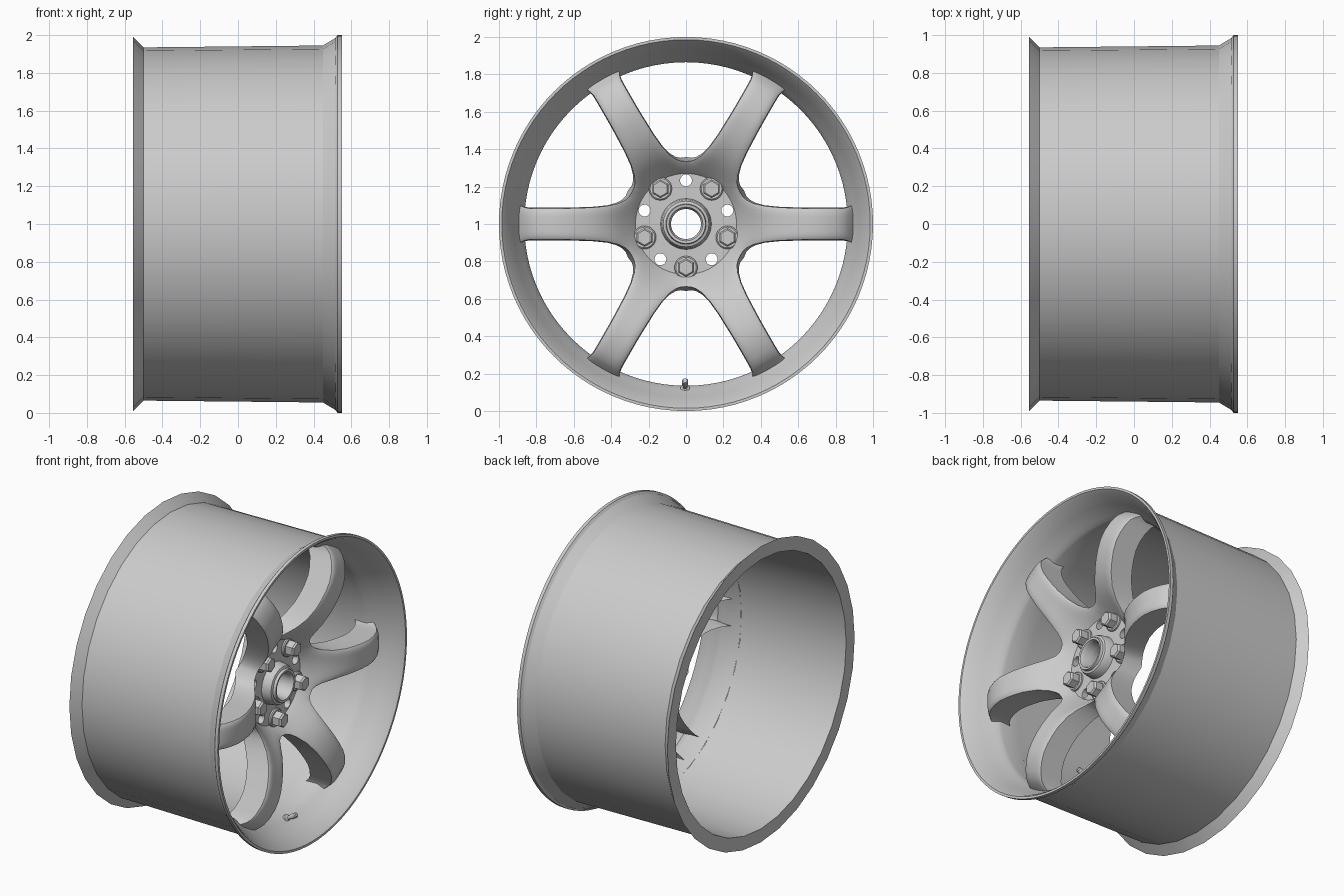
import bpy, bmesh
from math import sin, cos, pi, radians, hypot
from mathutils import Matrix

if "Cube" in bpy.data.objects:
    bpy.data.objects.remove(bpy.data.objects["Cube"])


def finish(name, verts, faces, angle=35):
    me = bpy.data.meshes.new(name)
    me.from_pydata(verts, [], faces)
    bm = bmesh.new()
    bm.from_mesh(me)
    bmesh.ops.remove_doubles(bm, verts=bm.verts, dist=0.0005)
    bmesh.ops.recalc_face_normals(bm, faces=bm.faces)
    bm.to_mesh(me)
    bm.free()
    ob = bpy.data.objects.new(name, me)
    bpy.context.collection.objects.link(ob)
    smooth(ob, angle)
    return ob


def smooth(ob, angle):
    bpy.ops.object.select_all(action='DESELECT')
    ob.select_set(True)
    bpy.context.view_layer.objects.active = ob
    bpy.ops.object.shade_smooth_by_angle(angle=radians(angle))


def lathe(name, profile, segs, cy=0.0, cz=0.0, angle=35):
    """Revolve (x, radius) points about an x-parallel axis; wheel centre is z = 1."""
    verts, faces = [], []
    for x, r in profile:
        for i in range(segs):
            a = 2 * pi * i / segs + pi / 2
            verts.append((x, cy + r * cos(a), 1 + cz + r * sin(a)))
    for k in range(len(profile) - 1):
        for i in range(segs):
            j = (i + 1) % segs
            faces.append((k * segs + i, k * segs + j, (k + 1) * segs + j, (k + 1) * segs + i))
    return finish(name, verts, faces, angle)


def face_depth(r):
    """Front surface x of the spokes at radius r."""
    pts = [(.27, .27), (.29, .295), (.335, .345), (.38, .392), (.42, .425), (.5, .465), (.6, .495),
           (.7, .503), (.78, .487), (.84, .455), (.87, .425), (.89, .395), (.92, .35)]
    r = min(max(r, pts[0][0]), pts[-1][0])
    for (a, xa), (b, xb) in zip(pts, pts[1:]):
        if r <= b:
            return xa + (xb - xa) * (r - a) / (b - a)


# barrel: coarse outer skin, back flange wall and inner skin
lathe("barrel", [(.525, .99), (.45, .945), (-.5, .935), (-.555, .99), (-.555, .90),
                 (.20, .872)], 32, angle=25)

# front lip and inner rim step
lathe("rim_lip", [(.515, .985), (.528, 1.0), (.55, 1.0), (.55, .985), (.53, .968), (.45, .925),
                  (.40, .90), (.375, .885), (.35, .872), (.33, .865), (.20, .868)], 96)

# six spokes: arched front sheet flaring into the hub, with drafted side walls
rows = [(.29, .1674), (.305, .145), (.325, .127), (.36, .110), (.42, .096), (.5, .088),
        (.56, .086), (.62, .084), (.68, .083), (.74, .083), (.8, .083), (.84, .084),
        (.865, .089), (.885, .099), (.905, .112)]
N = 12
verts, faces = [], []
for k in range(6):
    a0 = k * pi / 3
    grid = []

    def add(s, t, x):
        verts.append((x, s * cos(a0) - t * sin(a0), 1 + s * sin(a0) + t * cos(a0)))
        return len(verts) - 1

    for f in (0, .5):
        line = []
        for i in range(N + 1):
            v = 2 * i / N - 1
            a = v * pi / 6
            s = .27 * cos(a) * (1 - f) + .29 * f
            t = .27 * sin(a) * (1 - f) + .1674 * v * f
            line.append(add(s, t, face_depth(hypot(s, t))))
        grid.append(line)
    for s, w in rows:
        line = []
        for i in range(N + 1):
            v = 2 * i / N - 1
            if s > .29:
                v = sin(v * pi / 2)
            line.append(add(s, v * w, face_depth(hypot(s, v * w)) - .012 * v ** 6))
        grid.append(line)
    for A, B in zip(grid, grid[1:]):
        for i in range(N):
            faces.append((A[i], A[i + 1], B[i + 1], B[i]))
    # side walls running back from both edges, slightly wider at the back
    for side in (0, N):
        wall = []
        for (s, w), line in zip(rows, grid[2:]):
            back = max(.24, face_depth(hypot(s, w)) - .17) if s > .4 else .2 + (s - .29) * .5
            drop = .02 * max(0, (.42 - s) / .13)
            t = (w + .004) if s > .3 else w + .0115
            s2 = s + drop
            wall.append((line[side], add(s2, (1 if side else -1) * t, back)))
        for (p, q), (p2, q2) in zip(wall, wall[1:]):
            faces.append((p, p2, q2, q))
finish("spokes", verts, faces, 40)

# hub plate with bore and five pin holes
cu = bpy.data.curves.new("hub_plate", 'CURVE')
cu.dimensions = '2D'
cu.fill_mode = 'BOTH'
cu.extrude = .025


def circle(cx, cy, r, n):
    sp = cu.splines.new('POLY')
    sp.points.add(n - 1)
    for i, p in enumerate(sp.points):
        p.co = (cx + r * cos(2 * pi * i / n), cy + r * sin(2 * pi * i / n), 0, 1)
    sp.use_cyclic_u = True


circle(0, 0, .271, 72)
circle(0, 0, .08, 48)
for k in range(5):
    a = radians(90 + 72 * k)
    circle(.233 * cos(a), .233 * sin(a), .032, 20)
tmp = bpy.data.objects.new("hub_curve", cu)
bpy.context.collection.objects.link(tmp)
me = bpy.data.meshes.new_from_object(tmp.evaluated_get(bpy.context.evaluated_depsgraph_get()))
bpy.data.objects.remove(tmp)
me.transform(Matrix.Translation((.245, 0, 1)) @ Matrix(((0, 0, 1), (1, 0, 0), (0, 1, 0))).to_4x4())
hub = bpy.data.objects.new("hub_plate", me)
bpy.context.collection.objects.link(hub)
smooth(hub, 35)

# stepped centre ring around the open bore
lathe("centre_ring", [(.22, .08), (.33, .08), (.35, .09), (.352, .104), (.335, .108),
                      (.33, .122), (.315, .13), (.26, .137)], 48)

# five hex wheel nuts on round seats
for k in range(5):
    a = radians(270 + 72 * k)
    y, z = .233 * cos(a), .233 * sin(a)
    lathe("nut_seat", [(.262, .062), (.28, .062), (.286, .055), (.286, .03)], 24, y, z)
    lathe("wheel_nut", [(.27, .05), (.335, .05), (.345, .041), (.345, .0)], 6, y, z, 15)

# tyre valve leaning inward from the rim
valve = lathe("valve", [(0, .024), (.018, .024), (.025, .012), (.05, .012), (.052, .017),
                        (.09, .017), (.097, .012), (.097, 0)], 16)
valve.data.transform(Matrix.Translation((0, 0, -1)))
valve.matrix_world = Matrix.Translation((.355, -.005, .115)) @ Matrix.Rotation(radians(-30), 4, 'Y')
